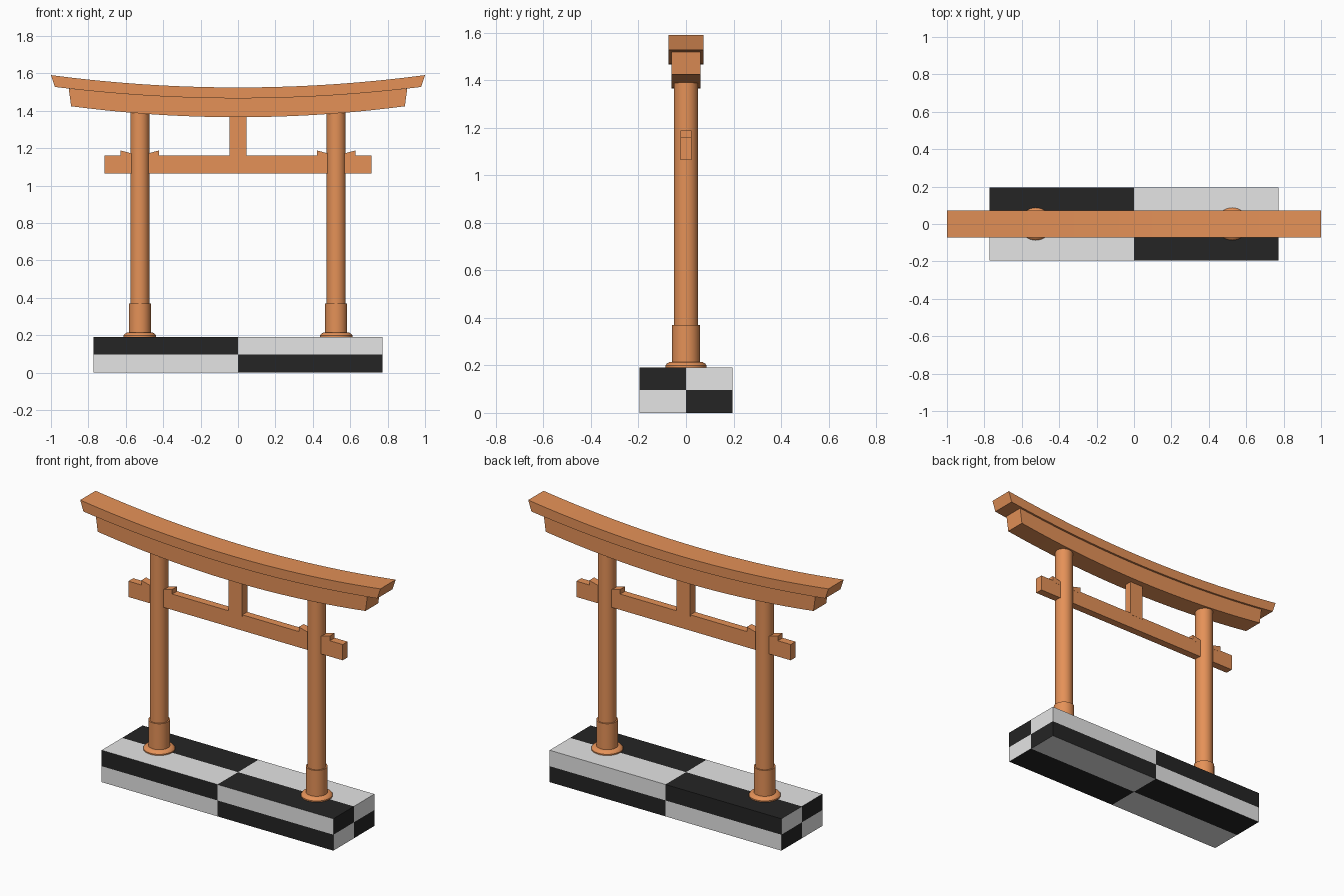
import bpy, bmesh, math

if "Cube" in bpy.data.objects:
    bpy.data.objects.remove(bpy.data.objects["Cube"])


def material(name, rgb):
    m = bpy.data.materials.new(name)
    m.diffuse_color = (*rgb, 1)
    m.use_nodes = True
    m.node_tree.nodes["Principled BSDF"].inputs["Base Color"].default_value = m.diffuse_color
    return m


ORANGE = material("orange_wood", (0.78, 0.285, 0.097))
LIGHT = material("light_grey", (0.78, 0.78, 0.78))
DARK = material("near_black", (0.018, 0.018, 0.018))


def finish(name, bm, mats, smooth=False):
    bmesh.ops.recalc_face_normals(bm, faces=bm.faces)
    me = bpy.data.meshes.new(name)
    bm.to_mesh(me)
    bm.free()
    for m in mats:
        me.materials.append(m)
    ob = bpy.data.objects.new(name, me)
    bpy.context.collection.objects.link(ob)
    if smooth:
        bpy.ops.object.select_all(action='DESELECT')
        ob.select_set(True)
        bpy.context.view_layer.objects.active = ob
        bpy.ops.object.shade_smooth_by_angle(angle=math.radians(35))
    return ob


def extrude_profile(name, pts, half_y):
    """Prism from an (x, z) outline, centred on y = 0."""
    bm = bmesh.new()
    front = [bm.verts.new((x, -half_y, z)) for x, z in pts]
    back = [bm.verts.new((x, half_y, z)) for x, z in pts]
    bm.faces.new(front)
    bm.faces.new(back[::-1])
    n = len(pts)
    for i in range(n):
        j = (i + 1) % n
        bm.faces.new((front[i], back[i], back[j], front[j]))
    return finish(name, bm, [ORANGE])


def curved_beam(name, top, bottom, half_y, n=28):
    """Upswept beam; top and bottom are (half length, centre z, curvature)."""
    def bm_ring(bm, t):
        verts = []
        for (hx, z, c), y in ((bottom, -1), (bottom, 1), (top, 1), (top, -1)):
            x = hx * t
            verts.append(bm.verts.new((x, y * half_y, z + c * x * x)))
        return verts
    bm = bmesh.new()
    rings = [bm_ring(bm, -1 + 2 * i / n) for i in range(n + 1)]
    for a, b in zip(rings, rings[1:]):
        for k in range(4):
            m = (k + 1) % 4
            bm.faces.new((a[k], a[m], b[m], b[k]))
    bm.faces.new(rings[0])
    bm.faces.new(rings[-1])
    return finish(name, bm, [ORANGE], smooth=True)


def lathe(name, x, profile, n=40):
    """Closed turned solid from (radius, z) points."""
    bm = bmesh.new()
    rings = []
    for r, z in profile:
        rings.append([bm.verts.new((x + r * math.cos(2 * math.pi * i / n),
                                    r * math.sin(2 * math.pi * i / n), z))
                      for i in range(n)])
    for a, b in zip(rings, rings[1:]):
        for i in range(n):
            j = (i + 1) % n
            bm.faces.new((a[i], a[j], b[j], b[i]))
    bm.faces.new(rings[0][::-1])
    bm.faces.new(rings[-1])
    return finish(name, bm, [ORANGE], smooth=True)


# Checkered base: every side split in four, coloured by quadrant
bm = bmesh.new()
bmesh.ops.create_cube(bm, size=2)
bmesh.ops.subdivide_edges(bm, edges=bm.edges[:], cuts=1, use_grid_fill=True)
for f in bm.faces:
    c = f.calc_center_median()
    product = 1
    for v in c:
        if abs(v) < 0.9:
            product *= v
    f.material_index = 1 if product < 0 else 0
for v in bm.verts:
    v.co = (v.co.x * 0.772, v.co.y * 0.195, 0.096 + v.co.z * 0.096)
finish("checkered_base", bm, [LIGHT, DARK])

# Posts with sleeves and feet, and wedges on both sides of each post
PX = 0.525
for s, side in ((-1, "left"), (1, "right")):
    x = s * PX
    lathe(side + "_post", x, [(0.051, 0.2), (0.051, 1.42)])
    lathe(side + "_sleeve", x, [(0.059, 0.2), (0.059, 0.37)])
    lathe(side + "_foot", x, [(0.087, 0.19), (0.087, 0.199), (0.081, 0.207), (0.07, 0.214)])
    for d, where in ((-1, "inner"), (1, "outer")):
        a, b = x + s * d * 0.03, x + s * d * 0.103
        extrude_profile(side + "_" + where + "_wedge",
                        [(a, 1.15), (b, 1.15), (b, 1.188), (a, 1.169)], 0.0235)

# Straight tie beam and centre strut
extrude_profile("tie_beam", [(-0.714, 1.065), (0.714, 1.065), (0.714, 1.16), (-0.714, 1.16)], 0.023)
extrude_profile("centre_strut", [(-0.045, 1.15), (0.045, 1.15), (0.045, 1.39), (-0.045, 1.39)], 0.024)

# Curved lintel and the roof beam on top
curved_beam("lower_lintel", (0.905, 1.467, 0.0635), (0.892, 1.366, 0.0735), 0.061)
curved_beam("roof_beam", (1.0, 1.525, 0.066), (0.979, 1.467, 0.0635), 0.073)
